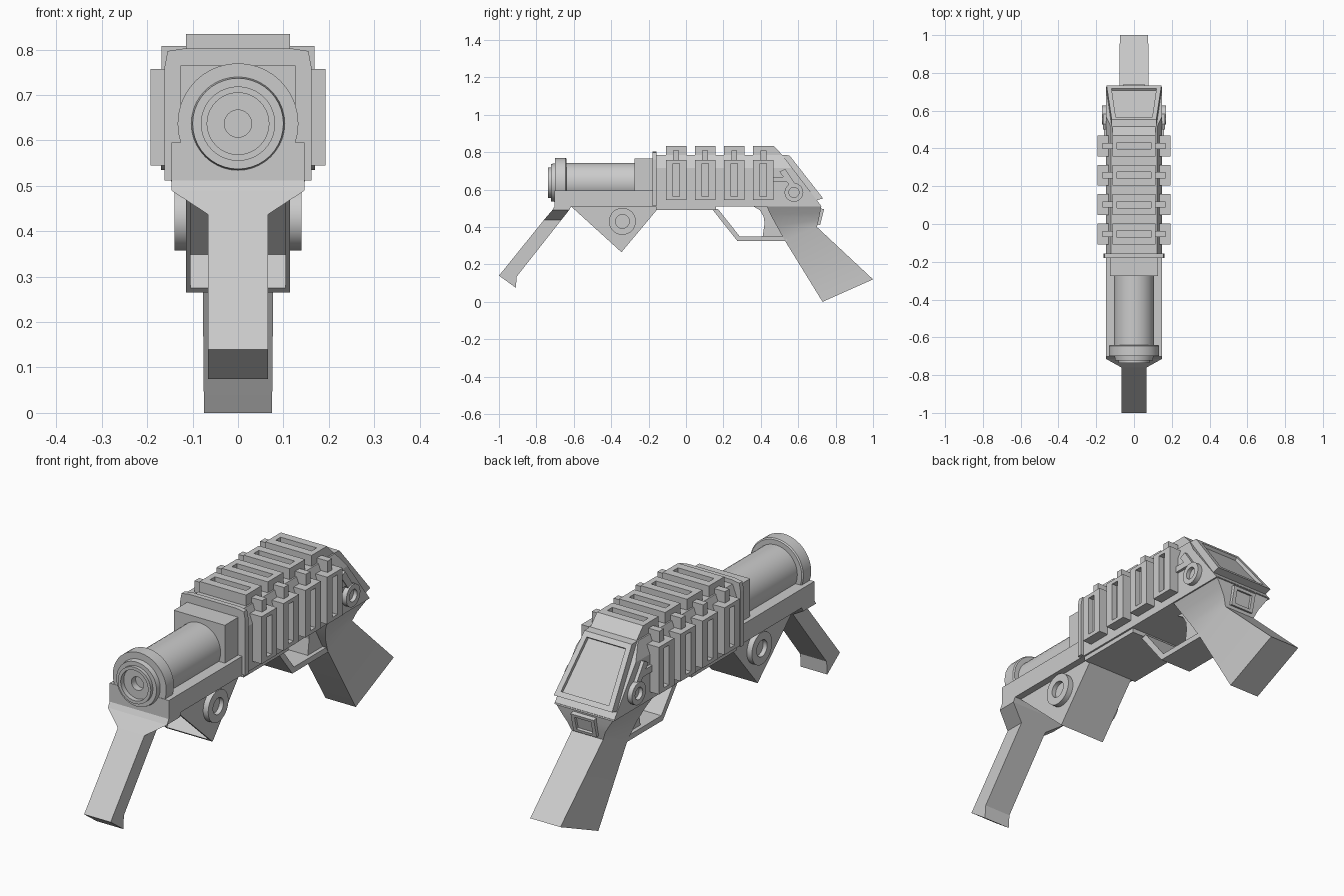
import bpy, bmesh, math
from mathutils import Vector

if "Cube" in bpy.data.objects:
    bpy.data.objects.remove(bpy.data.objects["Cube"])


def loft(name, rings, recess=None, mirror=False, smooth=False):
    """Skin equal-length vertex rings, cap both ends, optionally sink one face.
    recess = (facing direction, xyz scale of the opening, depth)"""
    bm = bmesh.new()
    vs = [[bm.verts.new(p) for p in r] for r in rings]
    n = len(rings[0])
    for a, b in zip(vs, vs[1:]):
        for i in range(n):
            j = (i + 1) % n
            bm.faces.new((a[i], a[j], b[j], b[i]))
    bm.faces.new(vs[0])
    bm.faces.new(vs[-1])
    bmesh.ops.recalc_face_normals(bm, faces=bm.faces)
    if recess:
        direction, scale, depth = recess
        bm.normal_update()
        d = Vector(direction).normalized()
        face = max(bm.faces, key=lambda f: f.normal.dot(d))
        c = face.calc_center_median()
        corners = [v.co.copy() for v in face.verts]
        bmesh.ops.inset_individual(bm, faces=[face], thickness=0.004)
        for v in face.verts:
            o = min(corners, key=lambda p: (p - v.co).length) - c
            v.co = c + Vector(o[k] * scale[k] for k in range(3))
        bm.normal_update()
        bmesh.ops.inset_individual(bm, faces=[face], thickness=0, depth=-depth)
    me = bpy.data.meshes.new(name)
    bm.to_mesh(me)
    bm.free()
    ob = bpy.data.objects.new(name, me)
    bpy.context.collection.objects.link(ob)
    if mirror:
        ob.modifiers.new("Mirror", 'MIRROR')
    if smooth:
        bpy.ops.object.select_all(action='DESELECT')
        ob.select_set(True)
        bpy.context.view_layer.objects.active = ob
        bpy.ops.object.shade_smooth_by_angle(angle=math.radians(35))
    return ob


def prism(name, yz, x0, x1, **kw):
    return loft(name, [[(x, y, z) for y, z in yz] for x in (x0, x1)], **kw)


def box(name, x, y, z, **kw):
    return prism(name, [(y[0], z[0]), (y[1], z[0]), (y[1], z[1]), (y[0], z[1])], *x, **kw)


def lathe(name, profile, axis, a, b, n=40, **kw):
    """Turned part, profile of (radius, position along axis)."""
    rings = []
    for r, t in profile:
        ring = []
        for i in range(n):
            u = r * math.cos(2 * math.pi * i / n)
            v = r * math.sin(2 * math.pi * i / n)
            ring.append((a + u, t, b + v) if axis == 'y' else (t, a + u, b + v))
        rings.append(ring)
    return loft(name, rings, smooth=True, **kw)


def limb(name, sections, **kw):
    """Rectangular sections: (front y, front z, back y, back z, half width)."""
    return loft(name, [[(-w, fy, fz), (w, fy, fz), (w, by, bz), (-w, by, bz)]
                       for fy, fz, by, bz, w in sections], **kw)


# Receiver with chamfered top edges and sloping tail
section = [(-.148, .51), (.148, .51), (.148, .715), (.122, .785), (-.122, .785), (-.148, .715)]
loft("receiver", [[(x, -.16, z) for x, z in section],
                  [(x, .725 - (z - .51) * .7636, z) for x, z in section]])
box("receiver_underside", (-.14, .14), (-.16, .16), (.49, .515))

# Collar at the front of the receiver
collar = [(-.162, .512), (.162, .512), (.162, .76), (.155, .797), (.115, .803),
          (-.115, .803), (-.155, .797), (-.162, .76)]
loft("front_collar", [[(x, y, z) for x, z in collar] for y in (-.18, -.157)])

# Tail panel with sunken screen
limb("tail_panel", [(.515, .785, .553, .783, .118), (.69, .54, .733, .553, .145)],
     recess=((0, .78, .62), (.82, .84, .84), .015))

# Barrel, its block and the bed below
lathe("barrel", [(.106, -.25), (.106, -.64), (.128, -.64), (.133, -.645), (.133, -.70),
                 (.103, -.70), (.1, -.722), (.082, -.722), (.082, -.737), (.068, -.737),
                 (.068, -.715), (.03, -.715), (.03, -.685)], 'y', 0, .637)
box("barrel_block", (-.127, .127), (-.275, -.16), (.515, .765))
box("barrel_bed", (-.147, .147), (-.702, -.15), (.51, .595))

# Front grip
limb("front_grip", [(-.70, .515, -.61, .515, .147), (-.715, .49, -.625, .49, .147),
                    (-.76, .437, -.667, .437, .066), (-.99, .152, -.905, .135, .066),
                    (-1.0, .14, -.91, .075, .066)])

# Hollow wedge under the bed, with ring bosses
prism("under_wedge", [(-.62, .515), (-.345, .265), (-.157, .49), (-.157, .515)], -.115, .115,
      recess=((0, -.67, -.74), (.91, .92, .92), .1))
lathe("wedge_boss", [(.072, .105), (.072, .14), (.037, .14), (.037, .12)], 'x', -.34, .43,
      n=32, mirror=True)

# Rear grip, trigger and guard
limb("rear_grip", [(.43, .515, .722, .515, .145), (.452, .465, .717, .475, .118),
                   (.485, .405, .71, .44, .095), (.527, .33, .70, .40, .078),
                   (.73, 0, 1.0, .12, .075)], smooth=True)
prism("trigger_block", [(.36, .51), (.395, .49), (.415, .455), (.42, .42), (.41, .35),
                        (.53, .34), (.45, .51)], -.06, .06)
prism("trigger_guard", [(.14, .495), (.275, .325), (.54, .325), (.54, .35), (.287, .35),
                        (.172, .495)], -.078, .078)
prism("grip_badge", [(.70, .505), (.738, .495), (.717, .41), (.68, .42)], -.058, .058,
      recess=((0, 1, -.2), (.7, .7, .7), .012))

# Four slotted ribs over the top and down both sides
for i in range(4):
    y0 = -.108 + .1555 * i
    y1, m = y0 + .11, y0 + .055
    foot = .52 if i == 3 else y1
    prism(f"top_rib_{i+1}", [(y0, .775), (foot, .78), (y1, .834), (y0, .834)], -.115, .115,
          recess=((0, 0, 1), (.78, .32, 1), .03))
    box(f"side_rib_{i+1}", (.135, .193), (y0, y1), (.545, .757), mirror=True,
        recess=((1, 0, 0), (1, .32, .84), .025))
    box(f"rib_link_{i+1}", (.1, .168), (m - .016, m + .016), (.73, .808), mirror=True)

# Tail pivot and its arms
lathe("tail_pivot", [(.05, .14), (.05, .17), (.027, .17), (.027, .152)], 'x', .577, .585,
      n=24, mirror=True)
prism("pivot_arm", [(.555, .62), (.585, .63), (.53, .71), (.50, .695)], .13, .163, mirror=True)
box("pivot_arm_bar", (.14, .16), (.45, .545), (.64, .668), mirror=True)
